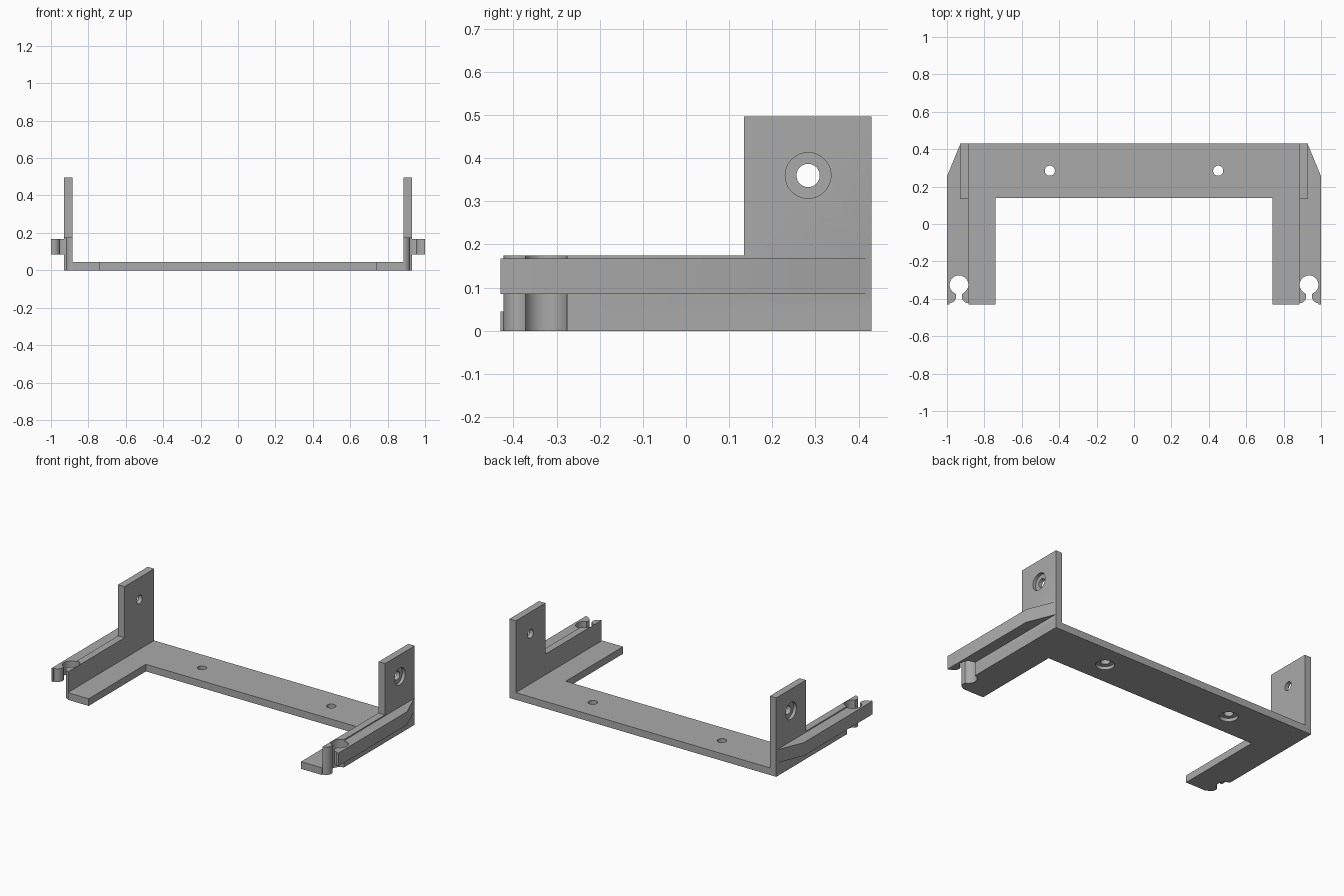
import bpy
from math import sin, cos, radians
from mathutils import Vector

if "Cube" in bpy.data.objects:
    bpy.data.objects.remove(bpy.data.objects["Cube"], do_unlink=True)

grey = bpy.data.materials.new("plain grey")
grey.use_nodes = True
grey.diffuse_color = (0.4, 0.4, 0.4, 1)
grey.node_tree.nodes["Principled BSDF"].inputs["Base Color"].default_value = (0.4, 0.4, 0.4, 1)

FRONT, BACK = -0.43, 0.43
INNER, OUTER = 0.885, 0.93      # side wall faces


def prism(name, outline, axis, low, high):
    """Extrude a 2D outline along an axis: XY outline for Z, YZ outline for X."""
    def place(p, h):
        return (p[0], p[1], h) if axis == "Z" else (h, p[0], p[1])
    n = len(outline)
    verts = [place(p, low) for p in outline] + [place(p, high) for p in outline]
    faces = [list(range(n))[::-1], list(range(n, 2 * n))]
    faces += [(i, (i + 1) % n, (i + 1) % n + n, i + n) for i in range(n)]
    mesh = bpy.data.meshes.new(name)
    mesh.from_pydata(verts, [], faces)
    # Make the winding outward for any outline direction
    import bmesh
    bm = bmesh.new()
    bm.from_mesh(mesh)
    bmesh.ops.recalc_face_normals(bm, faces=bm.faces)
    bm.to_mesh(mesh)
    bm.free()
    mesh.materials.append(grey)
    obj = bpy.data.objects.new(name, mesh)
    bpy.context.collection.objects.link(obj)
    return obj


def arc(cx, cy, r, start, end, steps):
    angles = [radians(start + (end - start) * i / steps) for i in range(steps + 1)]
    return [(cx + r * cos(a), cy + r * sin(a)) for a in angles]


def disc(cx, cy, r):
    return arc(cx, cy, r, 0, 352.5, 47)


def combine(target, tool, operation):
    """Apply a boolean and discard the tool."""
    mod = target.modifiers.new("combine", "BOOLEAN")
    mod.operation, mod.solver, mod.object = operation, "EXACT", tool
    bpy.context.view_layer.update()
    graph = bpy.context.evaluated_depsgraph_get()
    result = bpy.data.meshes.new_from_object(target.evaluated_get(graph))
    target.modifiers.clear()
    target.data = result
    bpy.data.objects.remove(tool, do_unlink=True)


def flip(points, side):
    return [(x * side, y) for x, y in points]


# U-shaped base plate
half = [(0.74, 0.14), (0.74, FRONT), (OUTER, FRONT), (OUTER, BACK)]
frame = prism("mounting_frame", half + flip(half, -1)[::-1], "Z", 0, 0.045)

# Side wall with a tall rear tab
wall = [(FRONT, 0), (BACK, 0), (BACK, 0.497), (0.135, 0.497), (0.135, 0.175), (FRONT, 0.175)]

# Outer rail, tapering into the wall at the back
rail = [(0.91, FRONT), (1, FRONT), (1, 0.255), (OUTER, 0.425), (0.91, 0.425)]

# Keyhole clip: round socket, narrow throat and flared mouth
cx = 0.936
keyhole = arc(cx, -0.325, 0.05, -70, 250, 40)
keyhole += arc(cx - 0.051, -0.387, 0.036, 24, -90, 12)
keyhole += [(cx - 0.051, -0.5), (cx + 0.051, -0.5)]
keyhole += arc(cx + 0.051, -0.387, 0.036, 270, 156, 12)

for side in (1, -1):
    combine(frame, prism("side_wall", wall, "X", INNER * side, OUTER * side), "UNION")
    combine(frame, prism("outer_rail", flip(rail, side), "Z", 0.085, 0.168), "UNION")
    combine(frame, prism("keyhole_cutter", flip(keyhole, side), "Z", -0.1, 0.3), "DIFFERENCE")
    # Counterbored screw holes in the tab and the base
    for radius, depth in ((0.027, 0.2), (0.053, 0.02)):
        tab_hole = prism("tab_hole", disc(0.283, 0.36, radius), "X",
                         (OUTER - depth) * side, (OUTER + 0.1) * side)
        combine(frame, tab_hole, "DIFFERENCE")
        base_hole = prism("base_hole", disc(0.45 * side, 0.285, radius), "Z", -0.1, depth)
        combine(frame, base_hole, "DIFFERENCE")

# Smooth the round surfaces, keep the edges sharp
bpy.ops.object.select_all(action="DESELECT")
frame.select_set(True)
bpy.context.view_layer.objects.active = frame
bpy.ops.object.shade_smooth_by_angle(angle=radians(30))
